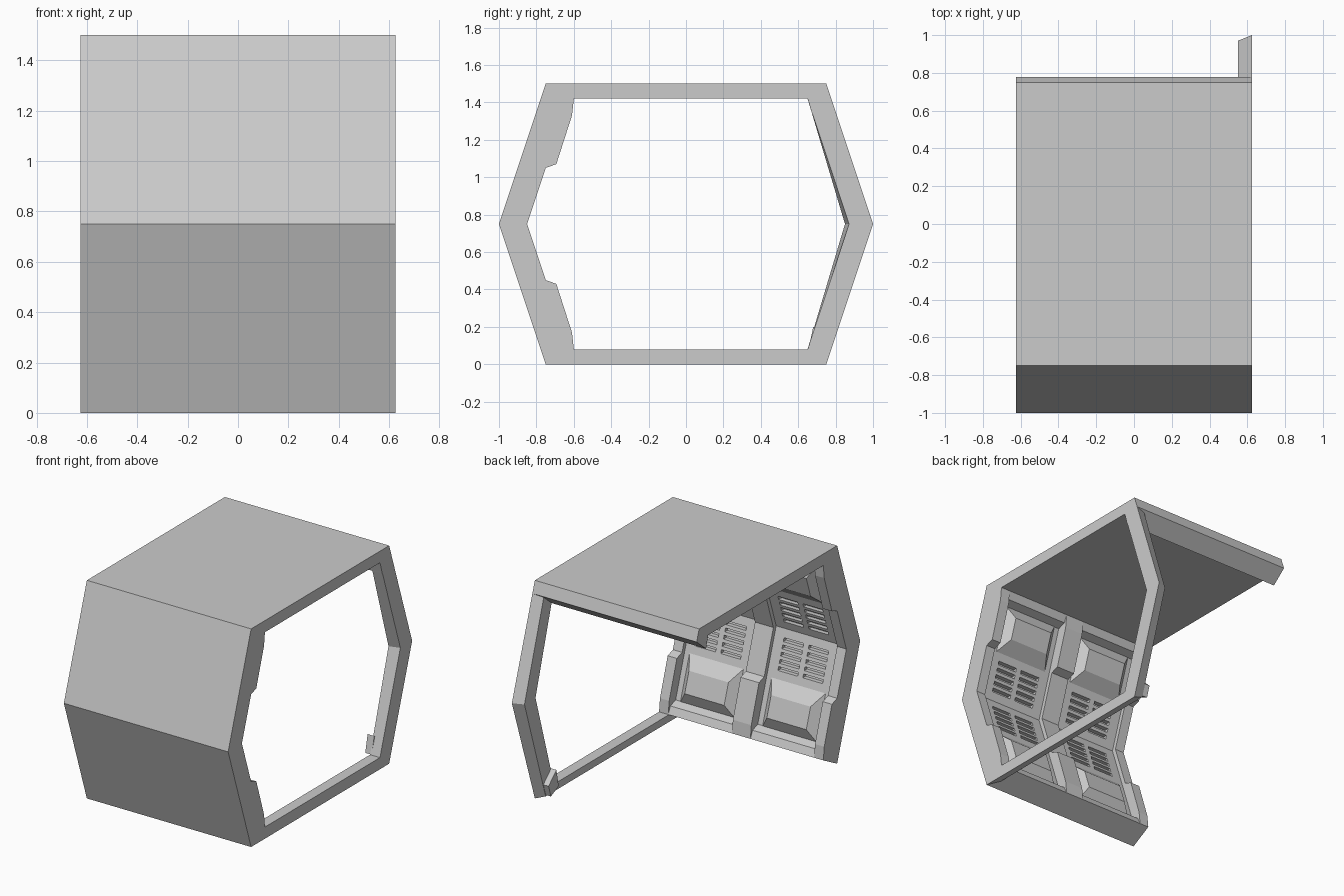
import bpy, bmesh

if "Cube" in bpy.data.objects:
    bpy.data.objects.remove(bpy.data.objects["Cube"])

X0, X1 = -0.625, 0.625
XF = 0.55            # inner side of the end frame


def make(name, verts, faces):
    bm = bmesh.new()
    vs = [bm.verts.new(v) for v in verts]
    for f in faces:
        bm.faces.new([vs[i] for i in f])
    bmesh.ops.recalc_face_normals(bm, faces=bm.faces)
    me = bpy.data.meshes.new(name)
    bm.to_mesh(me)
    bm.free()
    ob = bpy.data.objects.new(name, me)
    bpy.context.collection.objects.link(ob)
    return ob


def loft(name, a, b, xa, xb):
    """Solid between two (y, z) outlines placed at xa and xb."""
    n = len(a)
    verts = [(xa, y, z) for y, z in a] + [(xb, y, z) for y, z in b]
    sides = [(i, (i + 1) % n, n + (i + 1) % n, n + i) for i in range(n)]
    return make(name, verts, sides + [tuple(range(n)), tuple(range(n, 2 * n))])


def wall_yz(z, h):
    """Point at height z, h inward from the folded outer wall skin."""
    return (-1 + abs(z - 0.75) / 3 + h, z)


def folded(half):
    """Mirror a lower-half (z, h) profile about the ridge height."""
    return half + [(1.5 - z, h) for z, h in reversed(half[:-1])]


def hexa(lo, hi):
    """Eight corners; lo/hi = (x centre, half width, z0, z1, h)."""
    vs = []
    for c, w, z0, z1, h in (lo, hi):
        for x, z in ((c - w, z0), (c + w, z0), (c + w, z1), (c - w, z1)):
            vs.append((x, *wall_yz(z, h)))
    return vs


BOX = [(0, 1, 2, 3), (4, 5, 6, 7), (0, 1, 5, 4), (1, 2, 6, 5), (2, 3, 7, 6), (3, 0, 4, 7)]


def boxes(name, items):
    verts, faces = [], []
    for lo, hi in items:
        n = len(verts)
        verts += hexa(lo, hi)
        faces += [tuple(i + n for i in f) for f in BOX]
    return make(name, verts, faces)


# Folded front wall with mitred top and bottom edges
inner = [wall_yz(z, h) for z, h in folded([(0.08, 0.177), (0.13, 0.17), (0.15, 0.12), (0.75, 0.12)])]
outline = [(-0.75, 1.5), (-1, 0.75), (-0.75, 0)] + inner
wall = loft("front_wall", outline, outline, X0, X1)

# Vent slots cut into the wall
slots = []
for bay in (-0.3125, 0.3125):
    for dx in (-0.095, 0.095):
        for row in range(5):
            z = 0.495 + row * 0.044
            for z0, z1 in ((z, z + 0.024), (1.476 - z, 1.5 - z)):
                slots.append(((bay + dx, 0.075, z0, z1, 0.09), (bay + dx, 0.075, z0, z1, 0.16)))
cutter = boxes("vent_cutter", slots)
cutter.hide_render = True
cutter.hide_viewport = False
cutter.display_type = 'WIRE'
mod = wall.modifiers.new("vents", 'BOOLEAN')
mod.object = cutter
mod.operation = 'DIFFERENCE'
mod.solver = 'EXACT'

# Columns: thick at top and bottom, thin around the ridge
face = [wall_yz(z, h) for z, h in folded([(0.08, 0.177), (0.17, 0.197), (0.43, 0.2), (0.45, 0.15), (0.75, 0.15)])]
back = [wall_yz(z, 0.06) for z in (1.42, 0.75, 0.08)]
for name, a, b in (("left_column", X0, -0.555), ("middle_column", -0.07, 0.07), ("right_column", 0.555, X1)):
    loft(name, face + back, face + back, a, b)

# Raised bevelled panels above and below the vents
panels = []
for bay in (-0.3125, 0.3125):
    panels.append(((bay, 0.21, 0.14, 0.45, 0.115), (bay, 0.15, 0.23, 0.37, 0.18)))
    panels.append(((bay, 0.21, 1.05, 1.36, 0.115), (bay, 0.15, 1.13, 1.27, 0.18)))
boxes("raised_panels", panels)

# Roof slab with a lip along the open back edge
roof = [(-0.75, 1.5), (0.75, 1.5), (0.777, 1.42), (0.675, 1.335), (0.652, 1.42), (-0.6, 1.42)]
loft("roof", roof, roof, X0, X1)

# End frame: floor beam and bent back post, tapered towards the inside
outer_a = [(-0.75, 0), (0.75, 0), (1, 0.75), (0.75, 1.5)]
outer_b = [(-0.74, 0.03), (0.74, 0.03), (0.97, 0.75), (0.74, 1.47)]
inner_a = [(0.65, 1.42), (0.872, 0.75), (0.65, 0.08), (-0.6, 0.08)]
inner_b = [(0.65, 1.42), (0.85, 0.75), (0.65, 0.08), (-0.6, 0.08)]
for i, name in enumerate(("floor_beam", "lower_back_post", "upper_back_post")):
    quads = []
    for o, n in ((outer_a, inner_a), (outer_b, inner_b)):
        quads.append([o[i], o[i + 1], n[2 - i], n[3 - i]])
    loft(name, quads[0], quads[1], X1, XF)

# Small lip stub at the foot of the back post
stub = [(0.655, 0.08), (0.68, 0.2), (0.765, 0.12), (0.74, 0.04)]
loft("corner_stub", stub, stub, 0.51, 0.56)
